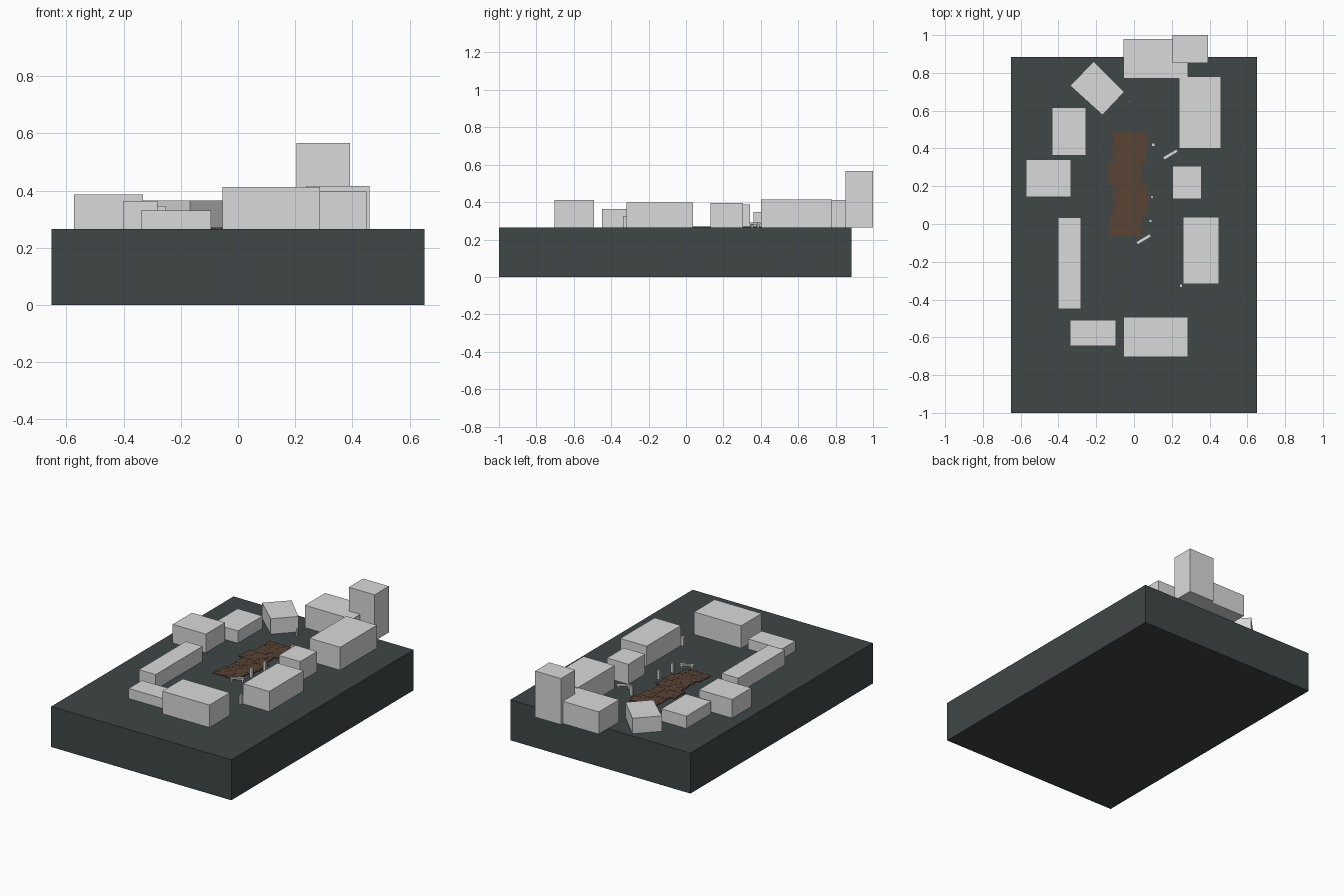
import bpy, bmesh, math, random
from mathutils import Matrix, Vector

if "Cube" in bpy.data.objects:
    bpy.data.objects.remove(bpy.data.objects["Cube"])

random.seed(4)
GROUND = 0.265


def material(name, rgb):
    m = bpy.data.materials.new(name)
    m.diffuse_color = (*rgb, 1)
    m.use_nodes = True
    m.node_tree.nodes["Principled BSDF"].inputs["Base Color"].default_value = m.diffuse_color
    return m


asphalt = material("dark_slate", (0.05, 0.062, 0.062))
plaster = material("light_grey", (0.70, 0.70, 0.70))
soil = material("brown_paving", (0.10, 0.056, 0.036))


def finish(name, bm, mat):
    bmesh.ops.recalc_face_normals(bm, faces=bm.faces)
    me = bpy.data.meshes.new(name)
    bm.to_mesh(me)
    bm.free()
    me.materials.append(mat)
    ob = bpy.data.objects.new(name, me)
    bpy.context.collection.objects.link(ob)
    return ob


def add_box(bm, x0, x1, y0, y1, z0, z1, matrix=Matrix()):
    place = Matrix.Translation(((x0 + x1) / 2, (y0 + y1) / 2, (z0 + z1) / 2))
    size = Matrix.Diagonal((x1 - x0, y1 - y0, z1 - z0, 1))
    bmesh.ops.create_cube(bm, size=1, matrix=matrix @ place @ size)


def box(name, x0, x1, y0, y1, z0, z1, mat):
    bm = bmesh.new()
    add_box(bm, x0, x1, y0, y1, z0, z1)
    return finish(name, bm, mat)


# Ground slab
box("ground_slab", -0.652, 0.652, -1.0, 0.885, 0, GROUND, asphalt)

# Rectangular buildings: x range, y range, roof height
buildings = {
    "back_hall": (-0.055, 0.287, 0.77, 0.98, 0.411),
    "tower": (0.205, 0.392, 0.853, 1.0, 0.567),
    "back_right_block": (0.237, 0.46, 0.40, 0.78, 0.415),
    "small_right_house": (0.203, 0.358, 0.132, 0.306, 0.396),
    "long_right_house": (0.259, 0.449, -0.317, 0.038, 0.397),
    "front_hall": (-0.055, 0.286, -0.704, -0.492, 0.412),
    "front_left_house": (-0.34, -0.095, -0.645, -0.507, 0.331),
    "long_left_house": (-0.402, -0.281, -0.45, 0.034, 0.363),
    "left_house": (-0.573, -0.333, 0.143, 0.342, 0.387),
    "back_left_house": (-0.435, -0.254, 0.362, 0.617, 0.346),
}
for name, (x0, x1, y0, y1, top) in buildings.items():
    box(name, x0, x1, y0, y1, GROUND, top, plaster)

# Turned house at the back left, slightly out of square
bm = bmesh.new()
corners = [(-0.214, 0.86), (-0.338, 0.732), (-0.167, 0.577), (-0.052, 0.699)]
floor = bm.faces.new([bm.verts.new((x, y, GROUND)) for x, y in corners])
up = bmesh.ops.extrude_face_region(bm, geom=[floor], use_keep_orig=True)["geom"]
bmesh.ops.translate(bm, vec=Vector((0, 0, 0.366 - GROUND)),
                    verts=[v for v in up if isinstance(v, bmesh.types.BMVert)])
finish("turned_house", bm, plaster)

# Paved patch: staggered rows of small tiles
sections = [(-0.11, 0.072, 0.39, 0.487), (-0.11, 0.062, 0.32, 0.39),
            (-0.14, 0.042, 0.21, 0.32), (-0.11, 0.07, 0.045, 0.21),
            (-0.13, 0.042, -0.067, 0.045)]
bm = bmesh.new()
for x0, x1, y0, y1 in sections:
    rows = max(1, round((y1 - y0) / 0.028))
    cols = round((x1 - x0) / 0.03)
    dx, dy = (x1 - x0) / cols, (y1 - y0) / rows
    for r in range(rows):
        shift = random.uniform(-0.006, 0.006)
        for c in range(cols):
            x, y = x0 + c * dx + shift, y0 + r * dy
            add_box(bm, x, x + dx, y, y + dy, GROUND,
                    GROUND + 0.004 + random.uniform(0, 0.002))
finish("paving", bm, soil)

# Posts around the square
posts = [(0.101, 0.42, 0.018, 0.06), (0.096, 0.142, 0.015, 0.06),
         (0.087, 0.016, 0.016, 0.06), (-0.027, 0.65, 0.010, 0.045),
         (0.249, -0.327, 0.017, 0.061)]
for i, (x, y, w, h) in enumerate(posts):
    box(f"post_{i + 1}", x - w / 2, x + w / 2, y - w / 2, y + w / 2,
        GROUND, GROUND + h, plaster)

# Benches: slab on two legs
for i, (x, y) in enumerate([(0.193, 0.368), (0.051, -0.081)]):
    m = Matrix.Translation((x, y, GROUND)) @ Matrix.Rotation(math.radians(31), 4, 'Z')
    bm = bmesh.new()
    add_box(bm, -0.042, 0.042, -0.009, 0.009, 0.016, 0.026, m)
    for s in (-1, 1):
        add_box(bm, s * 0.032 - 0.005, s * 0.032 + 0.005, -0.008, 0.008, 0, 0.016, m)
    finish(f"bench_{i + 1}", bm, plaster)
